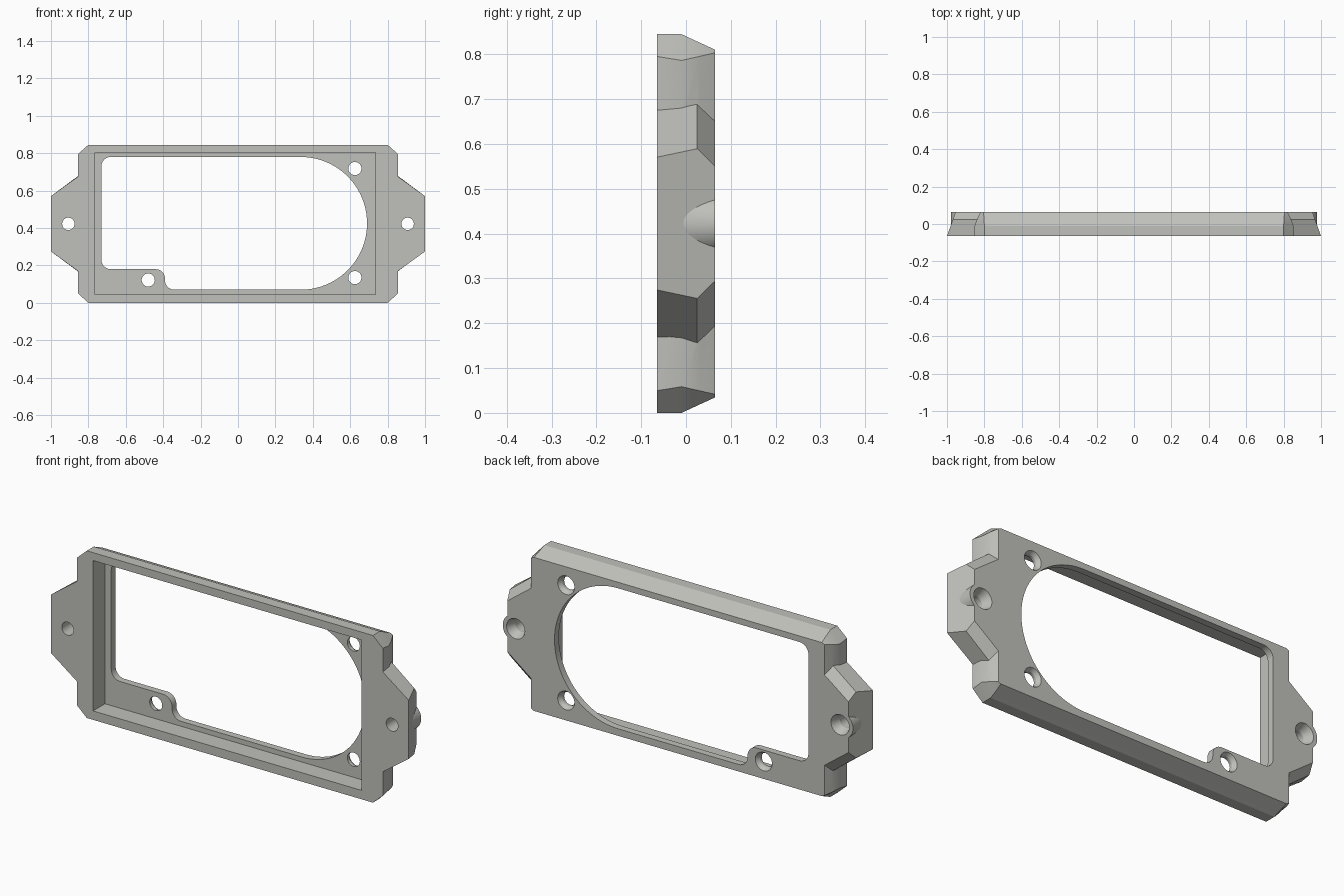
import bpy, bmesh, math

if "Cube" in bpy.data.objects:
    bpy.data.objects.remove(bpy.data.objects["Cube"])

MID = 0.4225          # height of the horizontal symmetry line
FRONT, BACK = -0.065, 0.065

grey = bpy.data.materials.new("warm_grey")
grey.diffuse_color = (0.53, 0.53, 0.50, 1)
grey.use_nodes = True
grey.node_tree.nodes["Principled BSDF"].inputs["Base Color"].default_value = grey.diffuse_color


def loft(name, layers):
    """Solid through rings of (x, z) points, one ring per depth y."""
    bm = bmesh.new()
    rings = [[bm.verts.new((x, y, z)) for x, z in pts] for y, pts in layers]
    n = len(rings[0])
    bm.faces.new(rings[0])
    bm.faces.new(rings[-1])
    for a, b in zip(rings, rings[1:]):
        for i in range(n):
            j = (i + 1) % n
            bm.faces.new((a[i], a[j], b[j], b[i]))
    bmesh.ops.recalc_face_normals(bm, faces=bm.faces[:])
    me = bpy.data.meshes.new(name)
    bm.to_mesh(me)
    bm.free()
    me.materials.append(grey)
    ob = bpy.data.objects.new(name, me)
    bpy.context.collection.objects.link(ob)
    return ob


def arc(cx, cz, r, a0, a1, n):
    return [(cx + r * math.cos(math.radians(a0 + (a1 - a0) * i / n)),
             cz + r * math.sin(math.radians(a0 + (a1 - a0) * i / n)))
            for i in range(n + 1)]


def turned(name, cx, cz, profile):
    """Round solid along y from (y, radius) steps."""
    return loft(name, [(y, arc(cx, cz, r, 0, 360, 40)[:-1]) for y, r in profile])


def combine(target, tool, operation):
    mod = target.modifiers.new(tool.name, 'BOOLEAN')
    mod.operation, mod.solver, mod.object = operation, 'EXACT', tool
    bpy.context.view_layer.objects.active = target
    bpy.ops.object.modifier_apply(modifier=mod.name)
    bpy.data.objects.remove(tool, do_unlink=True)


def octagon(w, h, cx, cz):
    return [(-cx, MID - h), (cx, MID - h), (w, MID - cz), (w, MID + cz),
            (cx, MID + h), (-cx, MID + h), (-w, MID + cz), (-w, MID - cz)]


# Main frame block, tapering toward the back
frame = loft("bezel_frame", [
    (FRONT, octagon(0.855, 0.4225, 0.80, 0.373)),
    (-0.01, octagon(0.852, 0.4225, 0.80, 0.364)),
    (0.03, octagon(0.838, 0.404, 0.802, 0.373)),
    (BACK, octagon(0.82, 0.388, 0.805, 0.381))])

# Mounting ears with round bosses
for s in (-1, 1):
    def ear_ring(x, half_in, half_out):
        return [(s * 0.80, MID - half_in), (s * x, MID - half_out),
                (s * x, MID + half_out), (s * 0.80, MID + half_in)]
    combine(frame, loft("mounting_ear", [
        (FRONT, ear_ring(1.0, 0.2925, 0.148)),
        (0.025, ear_ring(0.968, 0.297, 0.167)),
        (BACK, ear_ring(0.954, 0.243, 0.128))]), 'UNION')
    combine(frame, turned("ear_boss", s * 0.91, MID,
                          [(-0.03, 0.069), (BACK, 0.069)]), 'UNION')

# Front pocket
pocket = [(-0.765, 0.045), (0.735, 0.045), (0.735, 0.805), (-0.765, 0.805)]
combine(frame, loft("pocket_cutter", [(-0.1, pocket), (0.03, pocket)]), 'DIFFERENCE')

# Through opening: round right end, small left corners, step around the lower hole
opening = (arc(0.335, 0.425, 0.355, -90, 90, 48)
           + arc(-0.68, 0.73, 0.05, 90, 180, 8)
           + arc(-0.68, 0.23, 0.05, 180, 270, 8)
           + arc(-0.44, 0.13, 0.05, 90, 0, 8)
           + arc(-0.34, 0.12, 0.05, 180, 270, 8))
combine(frame, loft("opening_cutter", [(-0.1, opening), (0.1, opening)]), 'DIFFERENCE')

# Screw holes, widened at the back
for x, z in ((0.625, 0.718), (0.625, 0.135), (-0.48, 0.122)):
    combine(frame, turned("screw_cutter", x, z,
                          [(-0.1, 0.035), (0.045, 0.035), (BACK, 0.047), (0.1, 0.068)]),
            'DIFFERENCE')
for x in (-0.907, 0.907):
    combine(frame, turned("ear_hole_cutter", x, MID,
                          [(-0.1, 0.033), (0.02, 0.033), (0.05, 0.045), (0.1, 0.065)]),
            'DIFFERENCE')

# Smooth the rounded walls, keep edges crisp
bpy.ops.object.select_all(action='DESELECT')
frame.select_set(True)
bpy.context.view_layer.objects.active = frame
bpy.ops.object.shade_smooth_by_angle(angle=math.radians(20))
